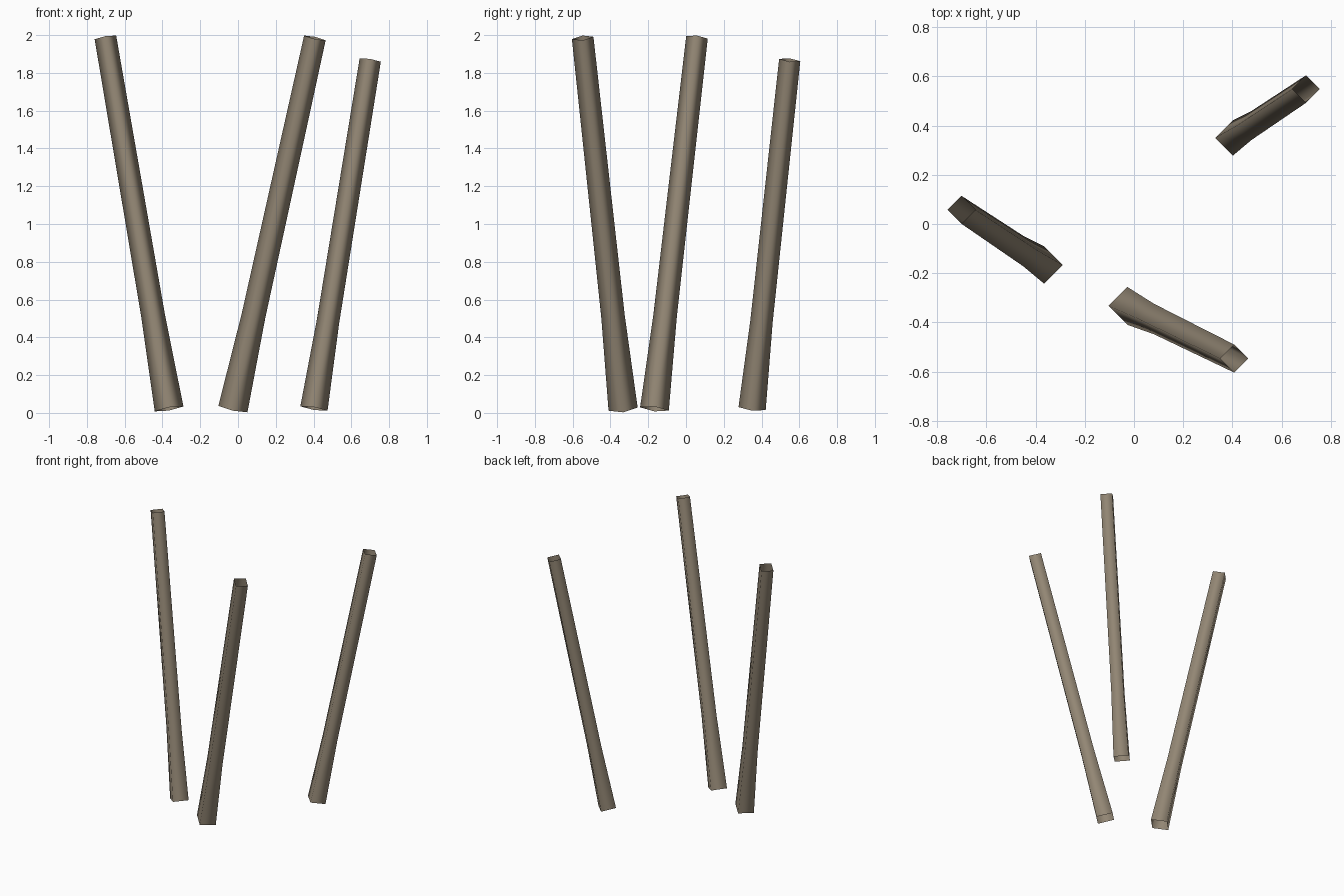
import bpy, bmesh, math
from mathutils import Vector

if "Cube" in bpy.data.objects:
    bpy.data.objects.remove(bpy.data.objects["Cube"])

wood = bpy.data.materials.new("weathered_wood")
wood.diffuse_color = (0.29, 0.24, 0.175, 1)
wood.use_nodes = True
wood.node_tree.nodes["Principled BSDF"].inputs["Base Color"].default_value = wood.diffuse_color


def leaning_post(name, foot, tip, r_foot, r_mid, r_tip):
    """Open four-sided post, flared at the foot, with ends cut square to its axis."""
    foot, tip = Vector(foot), Vector(tip)
    axis = tip - foot
    bm = bmesh.new()
    rings = []
    for t, r in ((0, r_foot), (0.25, r_mid), (1, r_tip)):
        centre = foot.lerp(tip, t)
        ring = []
        for i in range(4):
            a = i * math.pi / 2
            dx, dy = r * math.cos(a), r * math.sin(a)
            dz = -(axis.x * dx + axis.y * dy) / axis.z
            ring.append(bm.verts.new(centre + Vector((dx, dy, dz))))
        rings.append(ring)
    for low, high in zip(rings, rings[1:]):
        for i in range(4):
            j = (i + 1) % 4
            face = bm.faces.new((low[i], low[j], high[j], high[i]))
            face.smooth = True
    mesh = bpy.data.meshes.new(name)
    bm.to_mesh(mesh)
    bm.free()
    mesh.materials.append(wood)
    bpy.context.collection.objects.link(bpy.data.objects.new(name, mesh))


# Three posts leaning outward
leaning_post("left_post", (-0.365, -0.167, 0.021), (-0.702, 0.058, 1.988), 0.076, 0.062, 0.057)
leaning_post("front_post", (-0.027, -0.333, 0.02), (0.407, -0.547, 1.985), 0.077, 0.062, 0.057)
leaning_post("back_post", (0.402, 0.35, 0.023), (0.70, 0.549, 1.868), 0.072, 0.059, 0.056)
